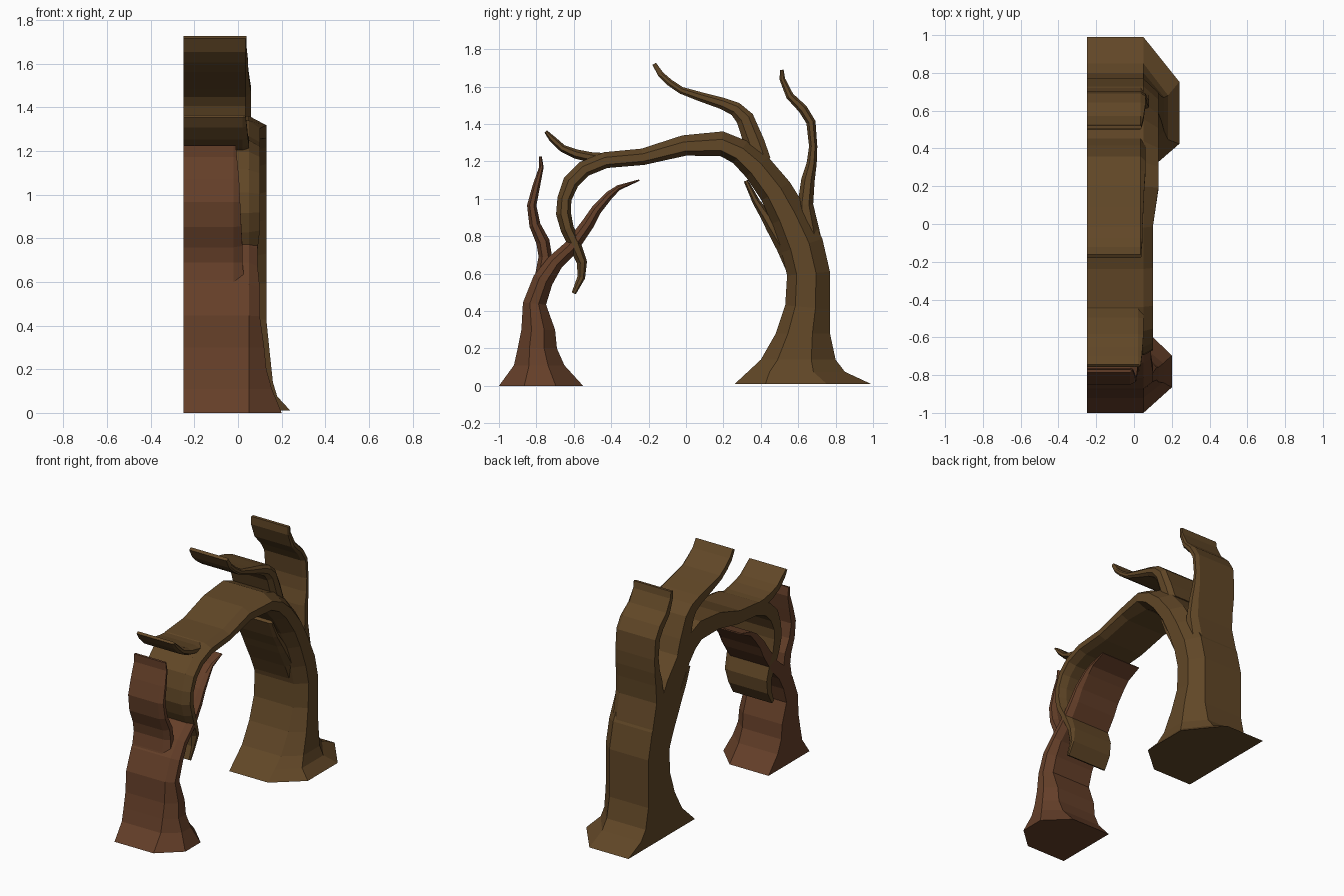
import bpy, bmesh
from mathutils import Vector

BACK = -0.25  # every limb shares one flat rear plane


def material(name, rgb):
    m = bpy.data.materials.new(name)
    m.diffuse_color = (*rgb, 1)
    return m


def limb(name, mat, side_x, rows, ridge=(-0.45, 0.45)):
    """Flat-backed, bevel-fronted sweep. Row: y, z, half width, front x."""
    bm = bmesh.new()
    rings = []
    for i, (y, z, w, front) in enumerate(rows):
        a, b = rows[max(i - 1, 0)], rows[min(i + 1, len(rows) - 1)]
        t = Vector((b[0] - a[0], b[1] - a[1])).normalized()
        if z < 0.35:            # keep root rings level
            t = Vector((0, 1))
        n = Vector((t.y, -t.x))
        section = [(-1, BACK), (-1, side_x), (ridge[0], front),
                   (ridge[1], front), (1, side_x), (1, BACK)]
        rings.append([bm.verts.new((x, y + n.x * w * s, z + n.y * w * s))
                      for s, x in section])
    for r0, r1 in zip(rings, rings[1:]):
        for j in range(6):
            k = (j + 1) % 6
            bm.faces.new((r0[j], r0[k], r1[k], r1[j]))
    bm.faces.new(rings[0])
    bm.faces.new(rings[-1])
    bmesh.ops.recalc_face_normals(bm, faces=bm.faces)
    me = bpy.data.meshes.new(name)
    bm.to_mesh(me)
    bm.free()
    me.materials.append(mat)
    ob = bpy.data.objects.new(name, me)
    bpy.context.collection.objects.link(ob)
    return ob


bark = material("bark", (0.12, 0.063, 0.02))
red_bark = material("red_bark", (0.13, 0.05, 0.022))

# Large trunk bending over into the arch and drooping at its end
limb("large_trunk_arch", bark, 0.05, [
    (0.625, 0.01, 0.365, 0.24), (0.59, 0.075, 0.26, 0.18), (0.60, 0.14, 0.20, 0.16),
    (0.625, 0.28, 0.145, 0.145), (0.65, 0.42, 0.12, 0.13), (0.655, 0.60, 0.115, 0.13),
    (0.62, 0.75, 0.115, 0.13), (0.55, 0.91, 0.10, 0.13), (0.48, 1.04, 0.09, 0.13),
    (0.38, 1.17, 0.08, 0.13), (0.29, 1.25, 0.07, 0.13), (0.19, 1.295, 0.066, 0.13),
    (-0.01, 1.285, 0.055, 0.10), (-0.23, 1.225, 0.044, 0.10), (-0.43, 1.207, 0.043, 0.10),
    (-0.545, 1.16, 0.043, 0.10), (-0.615, 1.09, 0.044, 0.10), (-0.65, 1.00, 0.038, 0.10),
    (-0.655, 0.92, 0.04, 0.10), (-0.635, 0.84, 0.036, 0.10), (-0.595, 0.755, 0.035, 0.09),
    (-0.556, 0.66, 0.027, 0.08), (-0.56, 0.58, 0.021, 0.06), (-0.60, 0.495, 0.012, 0.055),
], ridge=(-0.55, 0.35))

# Branches growing from the large trunk
limb("upper_curled_branch", bark, 0.035, [
    (0.40, 1.20, 0.055, 0.06), (0.365, 1.30, 0.055, 0.06), (0.315, 1.43, 0.048, 0.06),
    (0.265, 1.48, 0.038, 0.06), (0.195, 1.51, 0.031, 0.055), (0.08, 1.545, 0.025, 0.05),
    (-0.025, 1.58, 0.019, 0.045), (-0.085, 1.62, 0.018, 0.045),
    (-0.135, 1.665, 0.016, 0.04), (-0.17, 1.722, 0.011, 0.04)])
limb("upright_branch", bark, 0.035, [
    (0.695, 0.60, 0.07, 0.08), (0.66, 0.80, 0.06, 0.08), (0.638, 0.97, 0.042, 0.08),
    (0.652, 1.10, 0.036, 0.07), (0.672, 1.19, 0.027, 0.065), (0.68, 1.28, 0.022, 0.06),
    (0.668, 1.41, 0.025, 0.06), (0.625, 1.48, 0.025, 0.06), (0.555, 1.55, 0.021, 0.05),
    (0.515, 1.64, 0.015, 0.04), (0.512, 1.69, 0.010, 0.04)])
limb("inner_branch", bark, 0.02, [
    (0.59, 0.64, 0.06, 0.06), (0.53, 0.75, 0.05, 0.06), (0.46, 0.855, 0.036, 0.055),
    (0.425, 0.91, 0.028, 0.05), (0.375, 0.985, 0.02, 0.045), (0.32, 1.097, 0.012, 0.04)])
limb("arch_end_branch", bark, 0.02, [
    (-0.42, 1.215, 0.03, 0.05), (-0.50, 1.22, 0.028, 0.05), (-0.59, 1.24, 0.025, 0.05),
    (-0.66, 1.27, 0.02, 0.045), (-0.715, 1.32, 0.018, 0.04), (-0.75, 1.36, 0.009, 0.035)])

# Small tree: trunk with leaning arm, and an upright branch
limb("small_trunk", red_bark, 0.05, [
    (-0.775, 0.0, 0.225, 0.20), (-0.785, 0.11, 0.135, 0.155), (-0.795, 0.20, 0.105, 0.13),
    (-0.79, 0.30, 0.09, 0.12), (-0.81, 0.44, 0.062, 0.10), (-0.765, 0.565, 0.055, 0.10),
    (-0.70, 0.66, 0.045, 0.09), (-0.615, 0.74, 0.04, 0.09), (-0.525, 0.865, 0.034, 0.085),
    (-0.48, 0.94, 0.028, 0.08), (-0.41, 1.02, 0.022, 0.07), (-0.36, 1.06, 0.014, 0.06),
    (-0.25, 1.10, 0.004, 0.055)], ridge=(-0.4, 0.35))
limb("small_upright_branch", red_bark, -0.02, [
    (-0.79, 0.50, 0.045, 0.03), (-0.765, 0.60, 0.04, 0.03), (-0.752, 0.69, 0.036, 0.02),
    (-0.765, 0.77, 0.036, 0.02), (-0.808, 0.86, 0.03, 0.015), (-0.825, 0.965, 0.025, 0.01),
    (-0.80, 1.07, 0.02, 0.005), (-0.773, 1.17, 0.012, -0.005), (-0.778, 1.226, 0.007, -0.01)])
